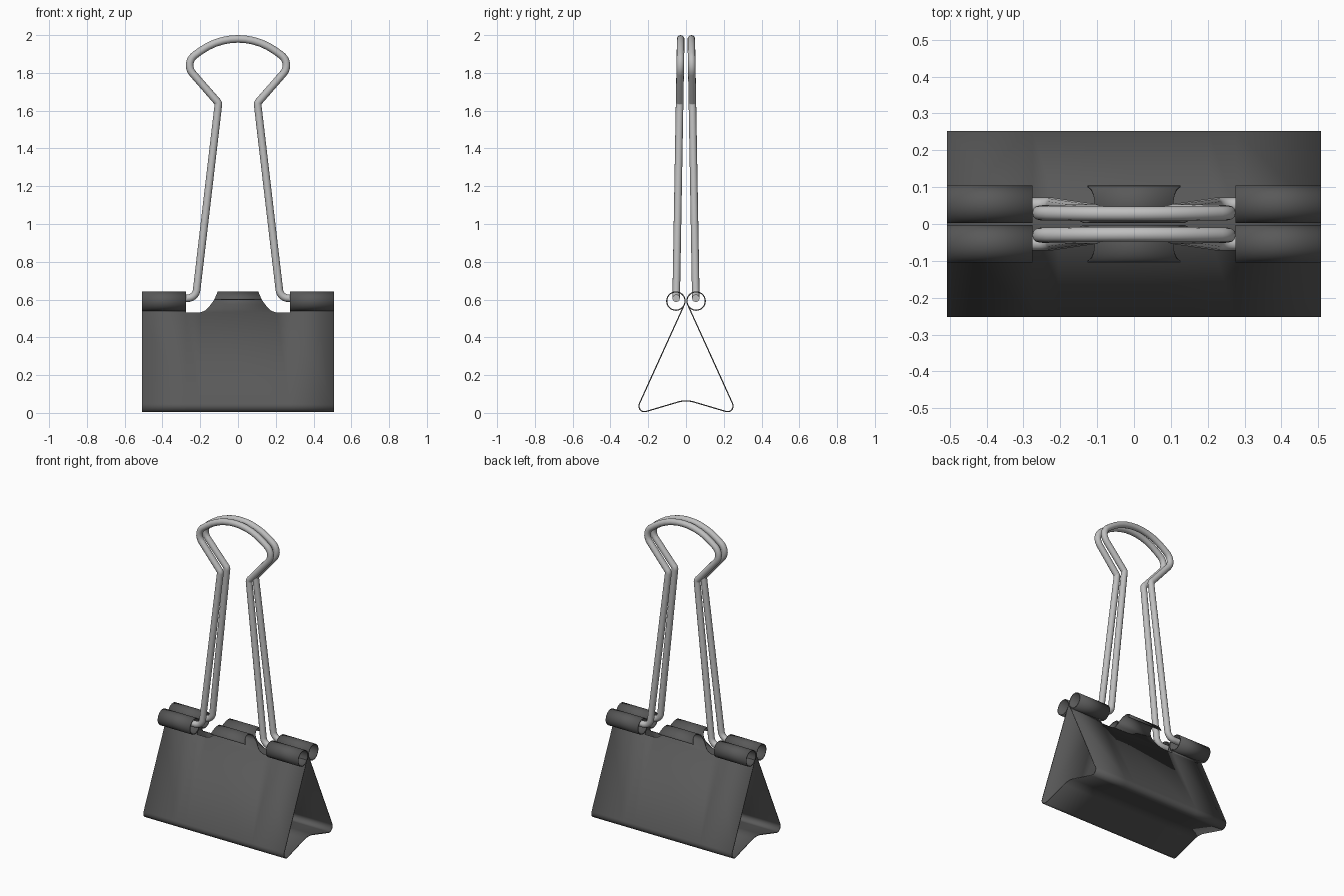
import bpy, bmesh, math
from mathutils import Vector

if "Cube" in bpy.data.objects:
    bpy.data.objects.remove(bpy.data.objects["Cube"])


def material(name, v):
    m = bpy.data.materials.new(name)
    m.diffuse_color = (v, v, v, 1)
    m.use_nodes = True
    m.node_tree.nodes["Principled BSDF"].inputs["Base Color"].default_value = m.diffuse_color
    return m


BLACK = material("dark grey steel", 0.10)
SILVER = material("silver wire", 0.52)


def rounded(corners, steps=10):
    """Polyline of (a, b, radius) corners with true arc fillets."""
    pts = [Vector(c[:2]) for c in corners]
    out = []
    for i, c in enumerate(corners):
        p, r = pts[i], c[2]
        if r == 0 or i in (0, len(pts) - 1):
            out.append(p)
            continue
        a, b = (pts[i - 1] - p).normalized(), (pts[i + 1] - p).normalized()
        half = a.angle(b) / 2
        t = r / math.tan(half)
        centre = p + (a + b).normalized() * (r / math.sin(half))
        u, v = p + a * t - centre, p + b * t - centre
        sweep = math.pi - 2 * half
        for k in range(steps + 1):
            f = k / steps
            out.append(centre + (u * math.sin((1 - f) * sweep) + v * math.sin(f * sweep)) / math.sin(sweep))
    return out


def smooth(ob, mat):
    ob.data.materials.clear()
    ob.data.materials.append(mat)
    bpy.ops.object.select_all(action='DESELECT')
    ob.select_set(True)
    bpy.context.view_layer.objects.active = ob
    bpy.ops.object.shade_smooth_by_angle(angle=math.radians(35))


# --- spring body: bent sheet with curls and centre tabs ---
W, GAP, SLOT_Z = 0.507, 0.275, 0.53
CY, CZ, R = 0.0535, 0.592, 0.0485          # curl centre and radius
A0 = math.radians(204.6)                   # where the side meets the curl
tangent = Vector((CY + R * math.cos(A0), CZ + R * math.sin(A0)))
foot = Vector((0.274, -0.011))
slot = tangent + (foot - tangent) * ((SLOT_Z - tangent.y) / (foot.y - tangent.y))
TAB = [(0.53, 0.205), (0.535, 0.185), (0.545, 0.168), (0.56, 0.154), (0.58, 0.139), (0.60, 0.125), (0.65, 0.103)]


def tab_width(z):
    for (z0, w0), (z1, w1) in zip(TAB, TAB[1:]):
        if z <= z1:
            return w0 + (w1 - w0) * (z - z0) / (z1 - z0)
    return TAB[-1][1]


def curl(end_degrees, n):
    end = math.radians(end_degrees)
    line = [slot.lerp(tangent, k / 6) for k in range(6)]
    angles = [A0 + (end - A0) * k / n for k in range(n + 1)]
    return line + [Vector((CY + R * math.cos(a), CZ + R * math.sin(a))) for a in angles]


bm = bmesh.new()


def strip(profile, columns):
    """Skin a y-z profile; columns(z) gives the x positions."""
    rows = [[bm.verts.new((x, p.x, p.y)) for x in columns(p.y)] for p in profile]
    for r0, r1 in zip(rows, rows[1:]):
        for i in range(len(r0) - 1):
            bm.faces.new((r0[i], r0[i + 1], r1[i + 1], r1[i]))


s = tab_width(SLOT_Z)
strip(rounded([(-slot.x, slot.y, 0), (-foot.x, foot.y, 0.03), (0, 0.07, 0.15),
               (foot.x, foot.y, 0.03), (slot.x, slot.y, 0)]),
      lambda z: (-W, -GAP, -s, s, GAP, W))
for side in (-1, 1):
    def flip(profile):
        return [Vector((p.x * side, p.y)) for p in profile]
    strip(flip(curl(-146, 32)), lambda z: (-W, -GAP))
    strip(flip(curl(-146, 32)), lambda z: (GAP, W))
    strip(flip(curl(8, 20)), lambda z: (-tab_width(z), tab_width(z)))
bmesh.ops.remove_doubles(bm, verts=bm.verts, dist=0.0005)
bmesh.ops.recalc_face_normals(bm, faces=bm.faces)
mesh = bpy.data.meshes.new("spring_body")
bm.to_mesh(mesh)
bm.free()
body = bpy.data.objects.new("spring_body", mesh)
bpy.context.collection.objects.link(body)
smooth(body, BLACK)
mod = body.modifiers.new("thickness", 'SOLIDIFY')
mod.thickness, mod.offset = 0.006, 0

# --- wire handles ---
ARC = 0.34
crown = [(x, 1.98 - ARC + math.sqrt(ARC * ARC - x * x), 0) for x in (0.2, 0.16, 0.12, 0.08, 0.04, 0)]
half = rounded([(0.45, 0.607, 0), (0.224, 0.607, 0.05), (0.103, 1.64, 0.022), (0.287, 1.851, 0.066)] + crown)
path = half + [Vector((-p.x, p.y)) for p in reversed(half[:-1])]
for side, name in ((-1, "front_handle"), (1, "back_handle")):
    cu = bpy.data.curves.new(name, 'CURVE')
    cu.dimensions = '3D'
    cu.bevel_depth, cu.bevel_resolution, cu.use_fill_caps = 0.02, 4, True
    sp = cu.splines.new('POLY')
    sp.points.add(len(path) - 1)
    for pt, p in zip(sp.points, path):
        pt.co = (p.x, side * (0.052 - (p.y - 0.607) * 0.0175), p.y, 1)
    ob = bpy.data.objects.new(name, cu)
    bpy.context.collection.objects.link(ob)
    bpy.ops.object.select_all(action='DESELECT')
    ob.select_set(True)
    bpy.context.view_layer.objects.active = ob
    bpy.ops.object.convert(target='MESH')
    smooth(bpy.context.object, SILVER)
